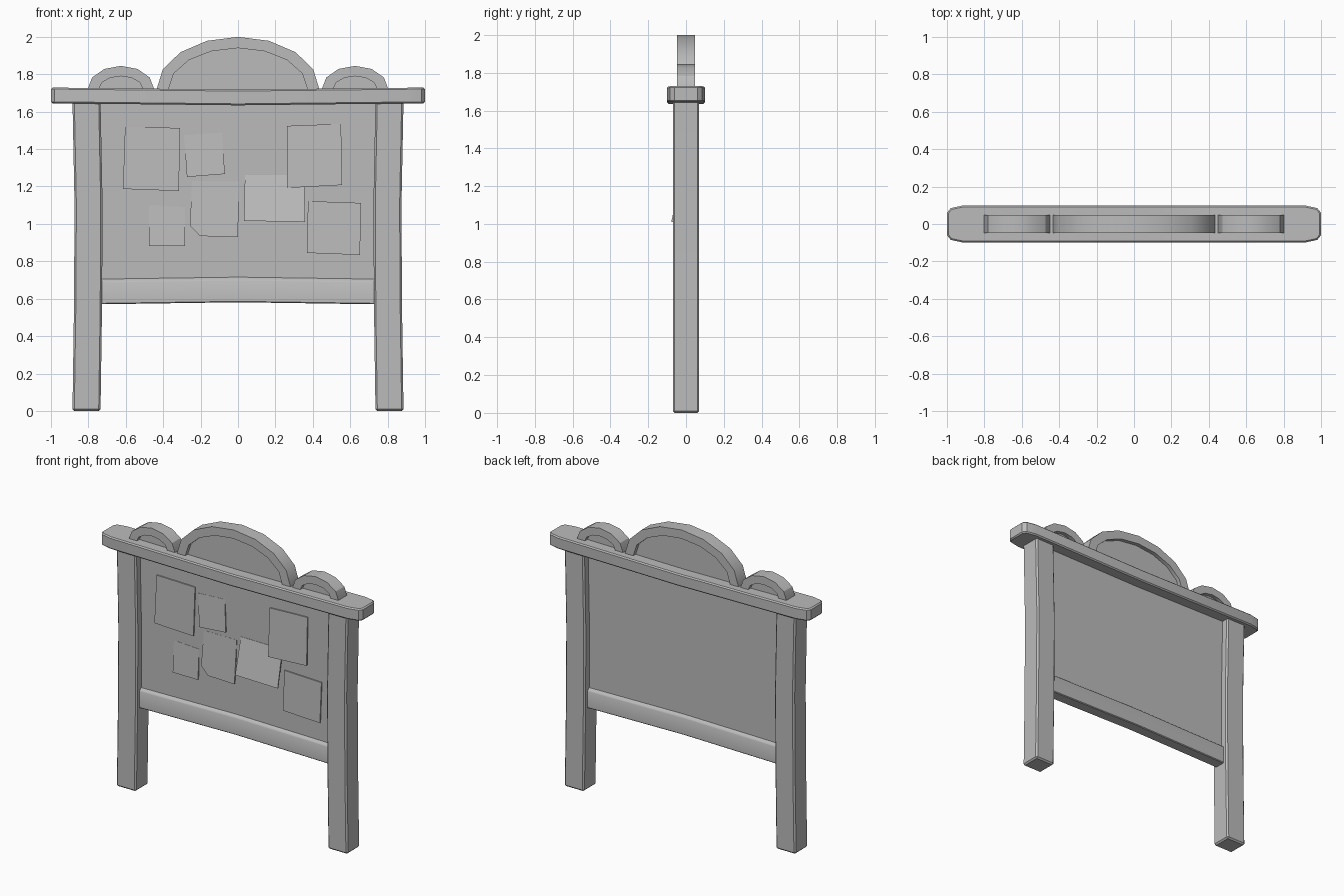
import bpy, bmesh, math

cube = bpy.data.objects.get("Cube")
if cube:
    bpy.data.objects.remove(cube, do_unlink=True)

grey = bpy.data.materials.new("plain_grey")
grey.use_nodes = True
COLOUR = (0.5, 0.5, 0.5, 1)
grey.diffuse_color = COLOUR
grey.node_tree.nodes["Principled BSDF"].inputs["Base Color"].default_value = COLOUR


def loft(name, rings, bevel=0):
    """Closed solid through a list of matching point rings."""
    bm = bmesh.new()
    loops = [[bm.verts.new(p) for p in ring] for ring in rings]
    n = len(loops[0])
    for a, b in zip(loops, loops[1:]):
        for i in range(n):
            j = (i + 1) % n
            bm.faces.new((a[i], a[j], b[j], b[i]))
    bm.faces.new(loops[0][::-1])
    bm.faces.new(loops[-1])
    bmesh.ops.recalc_face_normals(bm, faces=bm.faces)
    if bevel:
        edges = [e for e in bm.edges if e.calc_face_angle(0) > math.radians(50)]
        bmesh.ops.bevel(bm, geom=edges, offset=bevel, segments=1,
                        profile=0.5, affect='EDGES')
    mesh = bpy.data.meshes.new(name)
    bm.to_mesh(mesh)
    bm.free()
    mesh.materials.append(grey)
    obj = bpy.data.objects.new(name, mesh)
    bpy.context.collection.objects.link(obj)
    bpy.ops.object.select_all(action='DESELECT')
    obj.select_set(True)
    bpy.context.view_layer.objects.active = obj
    bpy.ops.object.shade_smooth_by_angle(angle=math.radians(30))
    return obj


def rect_x(x, hy, z0, z1):
    return [(x, -hy, z0), (x, hy, z0), (x, hy, z1), (x, -hy, z1)]


# Posts, bowed slightly inwards
for side, label in ((1, "left"), (-1, "right")):
    rings = []
    for z, bow in ((0, 0), (0.55, 0.008), (1.1, 0.011), (1.66, 0)):
        a, b = side * (0.735 - bow), side * (0.885 - bow)
        rings.append([(a, -0.07, z), (b, -0.07, z), (b, 0.07, z), (a, 0.07, z)])
    loft(label + "_post", rings, 0.01)

# Notice panel
loft("panel", [rect_x(x, 0.02, 0.62, 1.67) for x in (-0.76, 0.76)])

# Lower rail with sloped top, arched upwards in the middle
rail = [(-0.04, 0.57), (0.04, 0.57), (0.04, 0.69), (0.018, 0.706), (-0.018, 0.706), (-0.04, 0.69)]
loft("lower_rail", [[(x, y, z + 0.011 * (x == 0)) for y, z in rail]
                    for x in (-0.76, 0, 0.76)], 0.005)

# Top beam with rounded ends, sagging in the middle
half = [(1, 0.06), (0.98, 0.085), (0.91, 0.1)]
stations = [(-x, hy) for x, hy in half] + [(0, 0.1)] + half[::-1]
loft("top_beam", [rect_x(x, hy, 1.634 + 0.011 * abs(x), 1.718 + 0.011 * abs(x))
                  for x, hy in stations], 0.008)


# Crest arches: a thick frame round a recessed infill
def arch(name, cx, outer, inner, steps):
    base = 1.72

    def point(size, i):
        t = math.pi * i / steps
        return cx + size[0] * math.cos(t), base + size[1] * math.sin(t)

    def section(o, i):
        return [(o[0], -0.047, o[1]), (o[0], 0.047, o[1]),
                (i[0], 0.047, i[1]), (i[0], -0.047, i[1])]

    pairs = [(point(outer, i), point(inner, i)) for i in range(steps + 1)]
    foot = [[(x, base - 0.03) for x, z in pairs[k]] for k in (0, -1)]
    loft(name + "_frame", [section(o, i) for o, i in [foot[0]] + pairs + [foot[1]]])
    mid = [((o[0] + i[0]) / 2, (o[1] + i[1]) / 2) for o, i in pairs]
    mid = [(mid[0][0], base - 0.03)] + mid + [(mid[-1][0], base - 0.03)]
    loft(name + "_infill", [[(x, y, z) for x, z in mid] for y in (-0.02, 0.02)])


arch("centre_arch", 0, (0.435, 0.28), (0.372, 0.22), 8)
for side, label in ((1, "left"), (-1, "right")):
    arch(label + "_arch", side * 0.626, (0.178, 0.125), (0.118, 0.07), 6)

# Pinned papers: outline, then front depth at the top and bottom edges
papers = [
    ([(-.604, 1.519), (-.31, 1.513), (-.316, 1.176), (-.615, 1.187)], .028, .036),
    ([(-.289, 1.476), (-.086, 1.487), (-.07, 1.267), (-.273, 1.251)], .021, .036),
    ([(-.246, 1.23), (.005, 1.23), (0, .93), (-.203, .935), (-.257, .99)], .021, .04),
    ([(.037, 1.262), (.355, 1.26), (.358, 1.011), (.032, 1.016)], .022, .078),
    ([(.262, 1.524), (.551, 1.535), (.556, 1.208), (.262, 1.192)], .028, .046),
    ([(.374, 1.122), (.658, 1.112), (.652, .834), (.369, .845)], .028, .036),
    ([(-.476, 1.10), (-.283, 1.09), (-.283, .882), (-.476, .882)], .021, .034),
]
for n, (outline, top, bottom) in enumerate(papers, 1):
    hi = max(z for x, z in outline)
    lo = min(z for x, z in outline)
    front = [(x, -(bottom + (top - bottom) * (z - lo) / (hi - lo)), z) for x, z in outline]
    back = [(x, y + 0.008, z) for x, y, z in front]
    loft(f"paper_{n}", [front, back])
